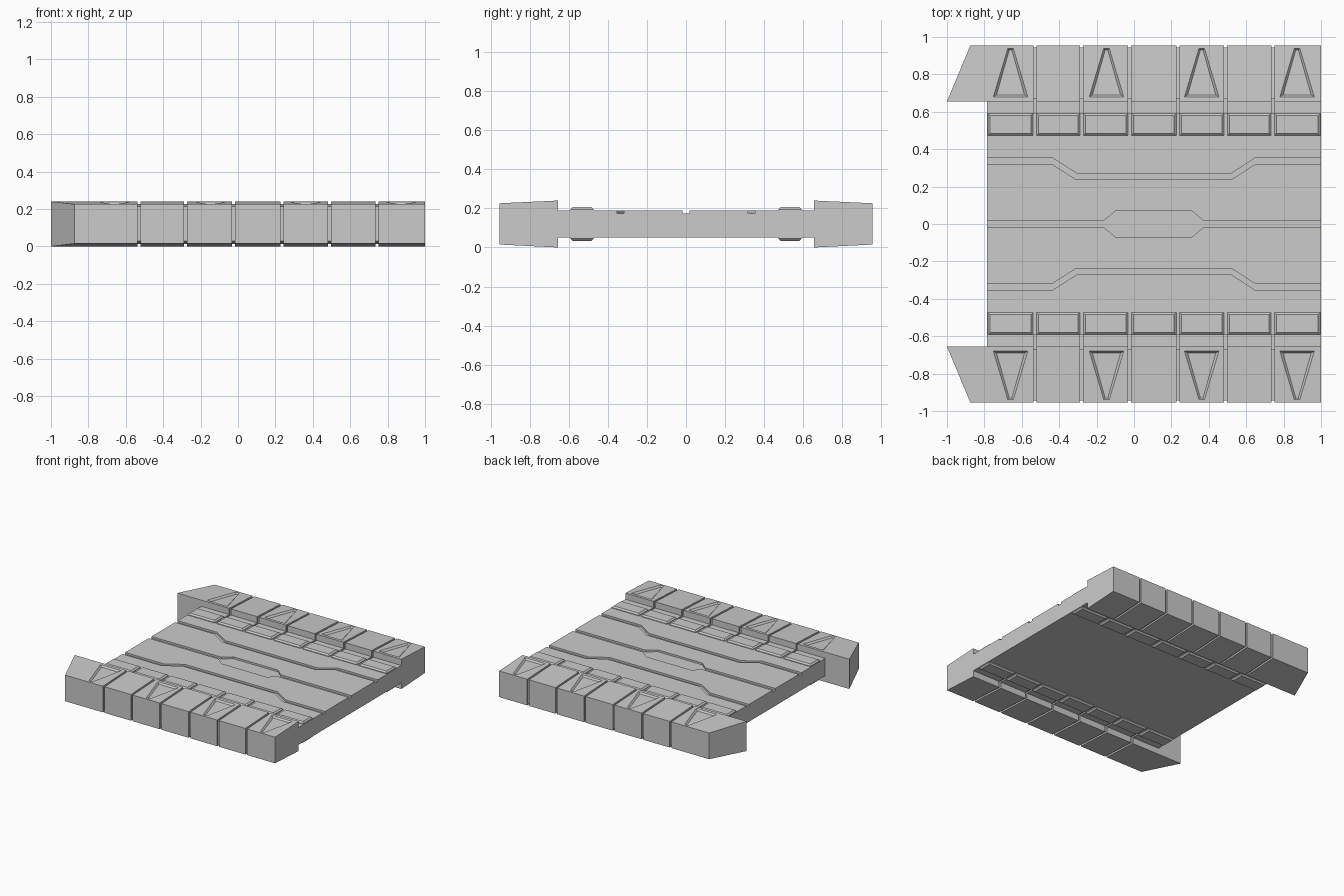
import bpy, bmesh

if "Cube" in bpy.data.objects:
    bpy.data.objects.remove(bpy.data.objects["Cube"])

GROOVES = [-0.53, -0.28, -0.023, 0.235, 0.49, 0.742]   # segment joints along x
HALF = 0.008                                           # half width of a joint
LEFT, RIGHT = -0.785, 1.0


def loft(name, rings, mirror=True):
    """Skin a list of equal-length closed rings and cap both ends."""
    bm = bmesh.new()
    add_rings(bm, rings)
    return finish(name, bm, mirror)


def add_rings(bm, rings):
    vs = [[bm.verts.new(p) for p in r] for r in rings]
    n = len(vs[0])
    for a, b in zip(vs, vs[1:]):
        for i in range(n):
            bm.faces.new((a[i], a[(i + 1) % n], b[(i + 1) % n], b[i]))
    bm.faces.new(vs[0][::-1])
    bm.faces.new(vs[-1])


def finish(name, bm, mirror=True):
    bmesh.ops.recalc_face_normals(bm, faces=bm.faces)
    me = bpy.data.meshes.new(name)
    bm.to_mesh(me)
    bm.free()
    ob = bpy.data.objects.new(name, me)
    bpy.context.collection.objects.link(ob)
    if mirror:
        add_mirror(ob)
    return ob


def add_mirror(ob):
    m = ob.modifiers.new("mirror", 'MIRROR')
    m.use_axis = (False, True, False)
    m.use_mirror_merge = False


def slab(name, outline, z0, z1, mirror=True):
    return loft(name, [[(x, y, z) for x, y in outline] for z in (z0, z1)], mirror)


def jointed(profile, inner, start):
    """Rings along x that step in to the inner profile at every joint."""
    rings = [start]
    for g in GROOVES:
        for x, p in ((g - HALF, profile), (g - HALF, inner),
                     (g + HALF, inner), (g + HALF, profile)):
            rings.append([(x, y, z) for y, z in p])
    rings.append([(RIGHT, y, z) for y, z in profile])
    return rings


# Side rails with slanted left tips and joints all round
rail = [(0.655, 0.0), (0.955, 0.015), (0.955, 0.226), (0.655, 0.24)]
rail_in = [(0.667, 0.013), (0.943, 0.028), (0.943, 0.213), (0.667, 0.227)]
tip = [(-1 + (y - 0.655) / 0.3 * 0.125, y, z) for y, z in rail]
side_rail = loft("side_rail", jointed(rail, rail_in, tip), mirror=False)

# Tapered triangular recesses in the rail tops
bm = bmesh.new()
for cx in (-0.66, -0.147, 0.362, 0.872):
    rings = []
    for dz, k in ((0.02, 0.0), (0.0, 0.0), (-0.013, 1.0)):
        tri = [(-0.092 + 0.017 * k, 0.68 + 0.01 * k), (0.092 - 0.017 * k, 0.68 + 0.01 * k),
               (0.015 - 0.008 * k, 0.938 - 0.008 * k), (-0.015 + 0.008 * k, 0.938 - 0.008 * k)]
        rings.append([(cx + x, y, 0.24 - (y - 0.655) * 0.0467 + dz) for x, y in tri])
    add_rings(bm, rings)
cutter = finish("recess_cutter", bm, mirror=False)
cutter.hide_render = True
cutter.hide_viewport = True
b = side_rail.modifiers.new("recesses", 'BOOLEAN')
b.operation, b.solver, b.object = 'DIFFERENCE', 'EXACT', cutter
add_mirror(side_rail)

# Jointed deck border next to each rail
edge = [(0.59, 0.05), (0.67, 0.05), (0.67, 0.19), (0.59, 0.19)]
edge_in = [(0.59, 0.06), (0.67, 0.06), (0.67, 0.18), (0.59, 0.18)]
loft("deck_border", jointed(edge, edge_in, [(LEFT, y, z) for y, z in edge]))

# Deck base, whose top is the floor of the long channels
slab("deck_base", [(LEFT, -0.59), (RIGHT, -0.59), (RIGHT, 0.59), (LEFT, 0.59)],
     0.05, 0.175, mirror=False)

# Deck plates, shaped so that the gaps form the channels
centre = [(LEFT, 0.018), (-0.16, 0.018), (-0.095, 0.073), (0.305, 0.073),
          (0.37, 0.018), (RIGHT, 0.018)]
inner_bend = [(LEFT, 0.318), (-0.435, 0.318), (-0.308, 0.237), (0.52, 0.237),
              (0.645, 0.318), (RIGHT, 0.318)]
outer_bend = [(LEFT, 0.352), (-0.435, 0.352), (-0.305, 0.27), (0.52, 0.27),
              (0.645, 0.352), (RIGHT, 0.352)]
slab("inner_deck_plate", centre + inner_bend[::-1], 0.175, 0.19)
slab("outer_deck_plate", outer_bend + [(RIGHT, 0.59), (LEFT, 0.59)], 0.175, 0.19)

# Chamfered pads above and below the deck, one per segment
bm = bmesh.new()
stops = [LEFT - 0.005] + GROOVES + [RIGHT + 0.005]
for x0, x1 in zip(stops, stops[1:]):
    for z, d in ((0.189, 1), (0.051, -1)):
        rings = []
        for h, k in ((0.0, 0.0), (0.006, 0.0), (0.017, 0.011)):
            l, r = x0 + 0.009 + k, x1 - 0.009 - k
            y0, y1 = 0.473 + k, 0.592 - k
            rings.append([(x, y, z + d * h)
                          for x, y in ((l, y0), (r, y0), (r, y1), (l, y1))])
        add_rings(bm, rings)
finish("deck_pads", bm)
